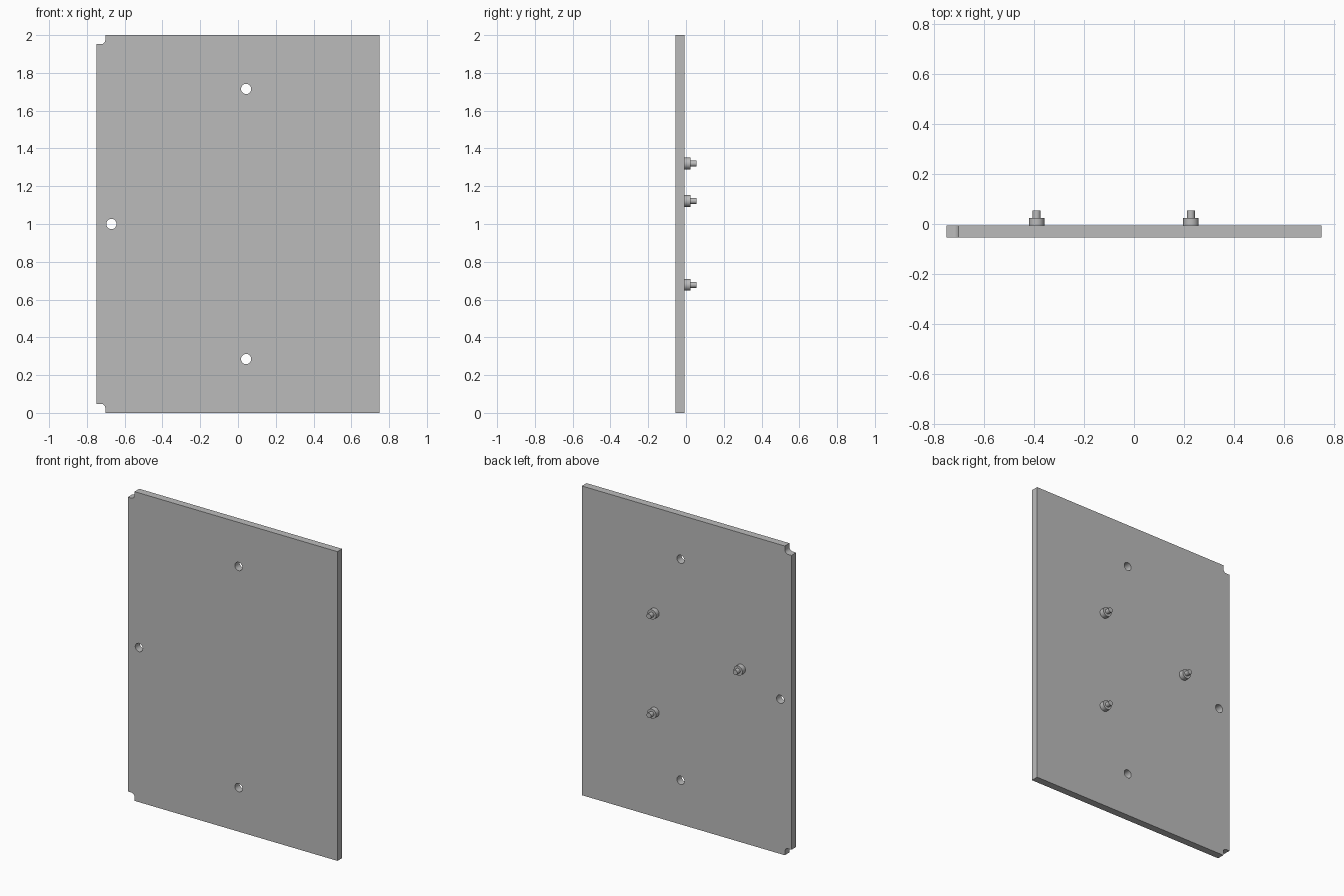
import bpy, bmesh, math
from mathutils import Matrix, Vector

cube = bpy.data.objects.get("Cube")
if cube:
    bpy.data.objects.remove(cube, do_unlink=True)

# Single plain grey material
grey = bpy.data.materials.new("plain grey")
grey.use_nodes = True
colour = (0.5, 0.5, 0.5, 1)
grey.diffuse_color = colour
grey.node_tree.nodes["Principled BSDF"].inputs["Base Color"].default_value = colour

HALF_W, HEIGHT = 0.75, 2.0
FRONT, BACK = -0.055, -0.007
NOTCH, FILLET = 0.048, 0.024


def make_object(name, bm):
    bmesh.ops.recalc_face_normals(bm, faces=bm.faces)
    mesh = bpy.data.meshes.new(name)
    bm.to_mesh(mesh)
    bm.free()
    mesh.materials.append(grey)
    obj = bpy.data.objects.new(name, mesh)
    bpy.context.collection.objects.link(obj)
    return obj


def smooth(obj):
    bpy.ops.object.select_all(action='DESELECT')
    obj.select_set(True)
    bpy.context.view_layer.objects.active = obj
    bpy.ops.object.shade_smooth_by_angle(angle=math.radians(30))


def add_cylinder(bm, x, z, radius, y0, y1):
    place = Matrix.Translation((x, (y0 + y1) / 2, z)) @ Matrix.Rotation(math.pi / 2, 4, 'X')
    bmesh.ops.create_cone(bm, cap_ends=True, segments=32, radius1=radius,
                          radius2=radius, depth=abs(y1 - y0), matrix=place)


# Panel outline: two rounded notches on the right-hand corners
def notch_points():
    inner = -HALF_W + NOTCH
    pts = [(-HALF_W, NOTCH)]
    for i in range(9):
        a = math.pi / 2 * (1 - i / 8)
        pts.append((inner - FILLET + FILLET * math.cos(a),
                    NOTCH - FILLET + FILLET * math.sin(a)))
    return pts + [(inner, 0)]


lower = notch_points()
upper = [(x, HEIGHT - z) for x, z in reversed(lower)]
outline = lower + [(HALF_W, 0), (HALF_W, HEIGHT)] + upper

bm = bmesh.new()
face = bm.faces.new([bm.verts.new((x, FRONT, z)) for x, z in outline])
ext = bmesh.ops.extrude_face_region(bm, geom=[face])
bmesh.ops.translate(bm, vec=Vector((0, BACK - FRONT, 0)),
                    verts=[g for g in ext["geom"] if isinstance(g, bmesh.types.BMVert)])
panel = make_object("panel", bm)

# Three through holes
bm = bmesh.new()
for x, z in [(0.043, 1.715), (0.043, 0.285), (-0.67, 1.0)]:
    add_cylinder(bm, x, z, 0.027, FRONT - 0.05, BACK + 0.05)
cutter = make_object("hole_cutter", bm)
cutter.hide_render = True
cut = panel.modifiers.new("holes", 'BOOLEAN')
cut.operation, cut.solver, cut.object = 'DIFFERENCE', 'EXACT', cutter
bpy.context.view_layer.objects.active = panel
panel.select_set(True)
bpy.ops.object.modifier_apply(modifier=cut.name)
bpy.data.objects.remove(cutter, do_unlink=True)
smooth(panel)

# Stepped pegs on the back
for name, x, z in [("upper_peg", 0.228, 1.32), ("lower_peg", 0.228, 0.678),
                   ("side_peg", -0.39, 1.122)]:
    bm = bmesh.new()
    add_cylinder(bm, x, z, 0.031, BACK - 0.002, 0.025)
    add_cylinder(bm, x, z, 0.016, 0.023, 0.055)
    smooth(make_object(name, bm))
